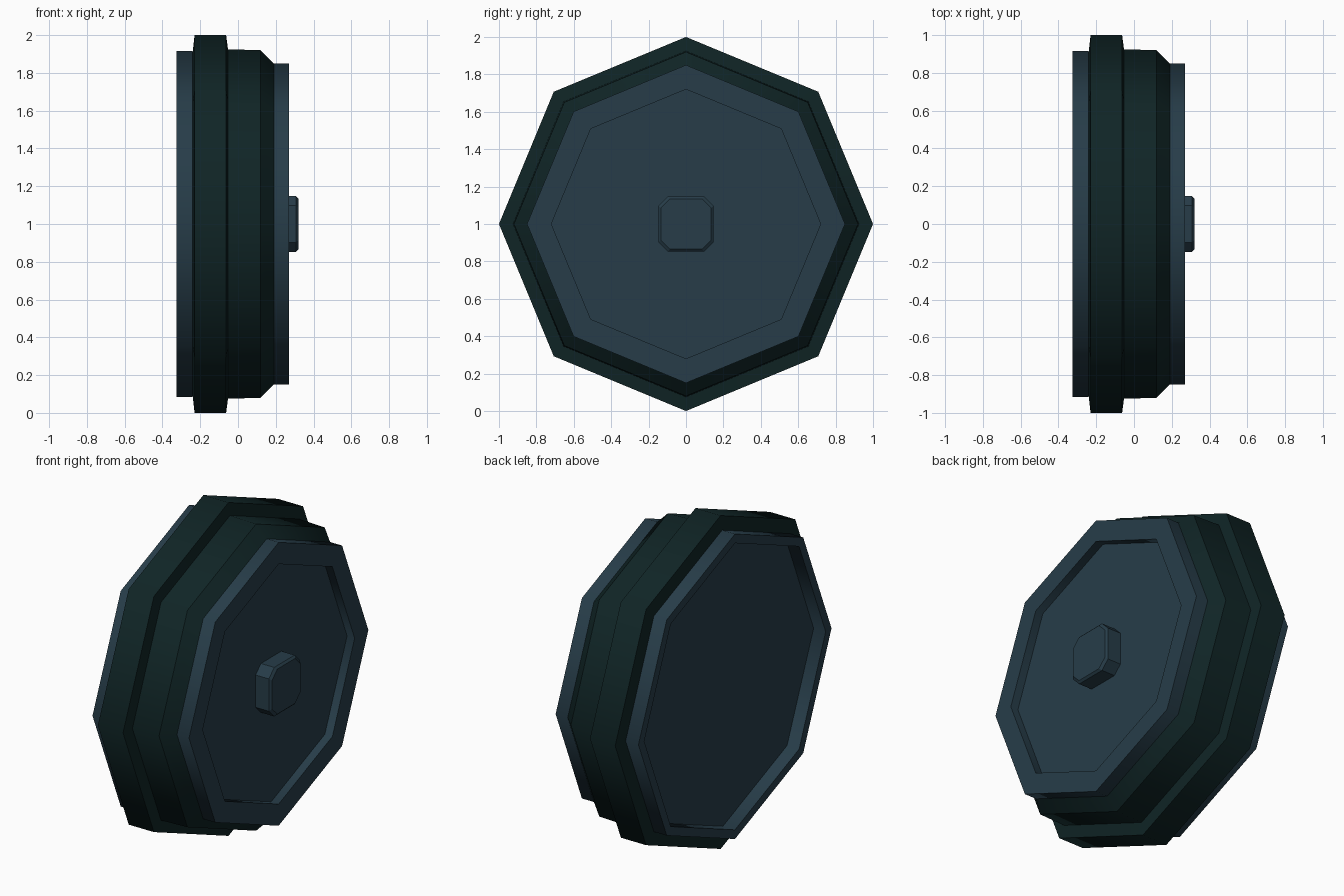
import bpy, bmesh, math

cube = bpy.data.objects.get("Cube")
if cube:
    bpy.data.objects.remove(cube, do_unlink=True)


def material(name, color):
    m = bpy.data.materials.new(name)
    m.use_nodes = True
    m.diffuse_color = (*color, 1)
    m.node_tree.nodes["Principled BSDF"].inputs["Base Color"].default_value = (*color, 1)
    return m


steel = material("slate blue", (0.020, 0.046, 0.066))
tread = material("dark green", (0.005, 0.018, 0.019))


def lathe(name, profile, mat, cap_start=False, cap_end=False, sides=8):
    """Octagonal sweep of (x, radius) points around the x axis at z = 1."""
    bm = bmesh.new()
    rings = []
    for x, r in profile:
        angles = [2 * math.pi * i / sides for i in range(sides)]
        rings.append([bm.verts.new((x, r * math.cos(a), 1 + r * math.sin(a))) for a in angles])
    for a, b in zip(rings, rings[1:]):
        for i in range(sides):
            j = (i + 1) % sides
            bm.faces.new((a[i], a[j], b[j], b[i])).smooth = True
    if cap_start:
        bm.faces.new(rings[0])
    if cap_end:
        bm.faces.new(rings[-1])
    bmesh.ops.recalc_face_normals(bm, faces=bm.faces)
    # Keep the rings crisp, blend only around the axis
    for ring in rings:
        for i in range(sides):
            edge = bm.edges.get((ring[i], ring[(i + 1) % sides]))
            edge.smooth = False
    return finish(bm, name, mat)


def finish(bm, name, mat):
    mesh = bpy.data.meshes.new(name)
    bm.to_mesh(mesh)
    bm.free()
    mesh.materials.append(mat)
    obj = bpy.data.objects.new(name, mesh)
    bpy.context.collection.objects.link(obj)
    return obj


# Tread band with raised flange and chamfered shoulder
lathe("tread_band", [(-0.24, 0.80), (-0.24, 0.91), (-0.23, 1.0), (-0.063, 1.0),
                     (-0.053, 0.925), (0.12, 0.92), (0.19, 0.85), (0.19, 0.80)],
      tread, True, True)

# Dished discs on either side
lathe("outer_disc", [(0.19, 0.85), (0.27, 0.85), (0.27, 0.72), (0.22, 0.72)],
      steel, True, True)
lathe("inner_disc", [(-0.24, 0.915), (-0.325, 0.915), (-0.325, 0.86), (-0.245, 0.86)],
      steel, True, True)

# Square hub cap with clipped corners and a bevelled front
bm = bmesh.new()
rings = []
for x, h in ((0.22, 0.147), (0.308, 0.147), (0.32, 0.135)):
    c = h - 0.05
    outline = [(h, c), (c, h), (-c, h), (-h, c), (-h, -c), (-c, -h), (c, -h), (h, -c)]
    rings.append([bm.verts.new((x, y, 1 + z)) for y, z in outline])
for a, b in zip(rings, rings[1:]):
    for i in range(8):
        j = (i + 1) % 8
        bm.faces.new((a[i], a[j], b[j], b[i]))
bm.faces.new(rings[-1])
bm.faces.new(rings[0])
bmesh.ops.recalc_face_normals(bm, faces=bm.faces)
finish(bm, "hub_cap", steel)
